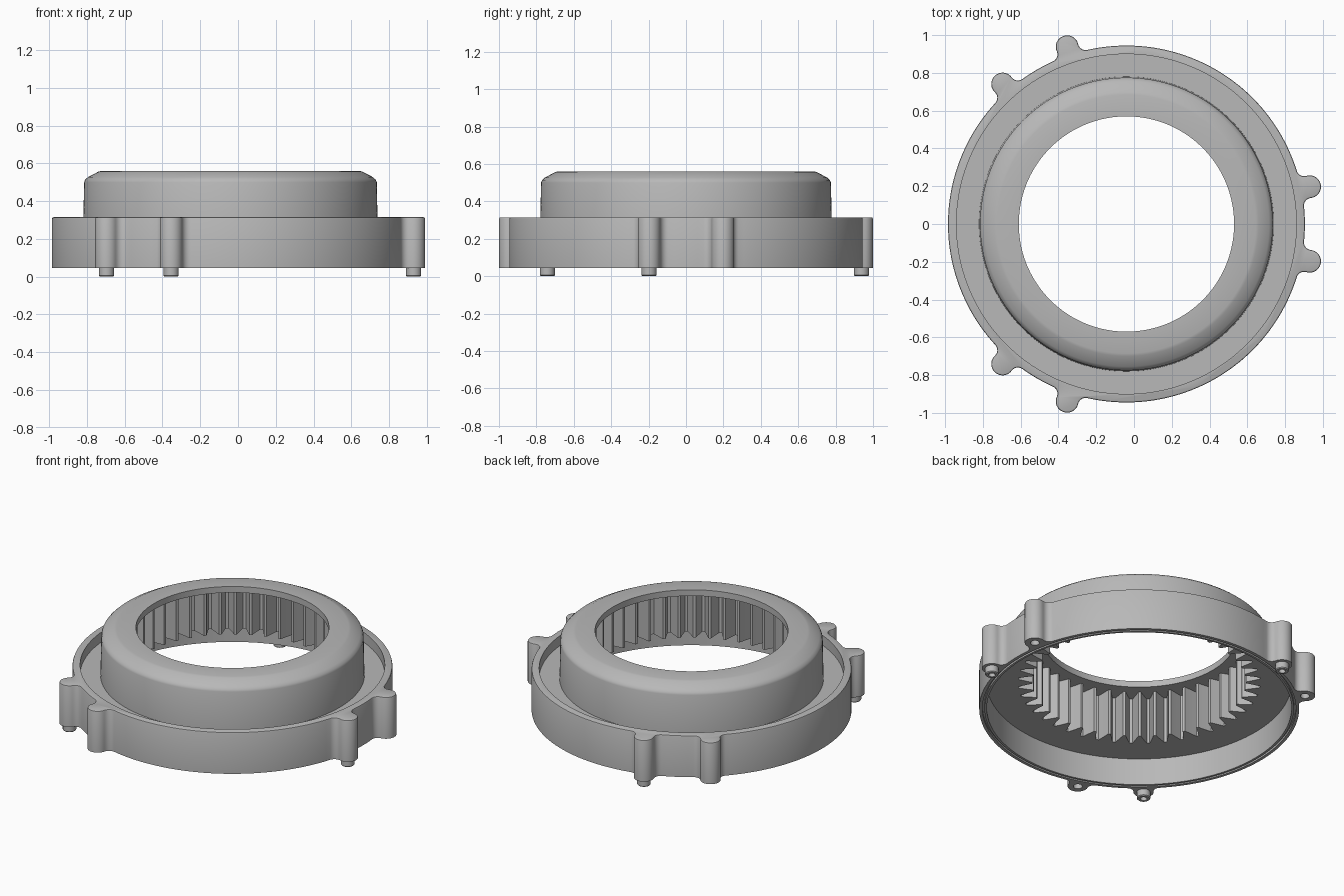
import bpy, bmesh
from math import sin, cos, pi, radians, acos, atan2
from mathutils import Vector

if "Cube" in bpy.data.objects:
    bpy.data.objects.remove(bpy.data.objects["Cube"], do_unlink=True)

CENTRE = Vector((-0.04, 0, 0))
RING_R, LUG_D, LUG_R, FILLET = 0.945, 0.99, 0.06, 0.04
BASE_Z, RIM_Z = 0.045, 0.315
TEETH = 44

grey = bpy.data.materials.new("plain grey")
grey.use_nodes = True
grey.diffuse_color = (0.48, 0.48, 0.48, 1)
grey.node_tree.nodes["Principled BSDF"].inputs["Base Color"].default_value = grey.diffuse_color


def polar(r, a):
    return Vector((r * cos(a), r * sin(a), 0))


def finish(obj):
    obj.data.shade_smooth()
    obj.data.set_sharp_from_angle(angle=radians(30))


def make(name, bm, at):
    bmesh.ops.recalc_face_normals(bm, faces=bm.faces)
    mesh = bpy.data.meshes.new(name)
    bm.to_mesh(mesh)
    bm.free()
    mesh.materials.append(grey)
    obj = bpy.data.objects.new(name, mesh)
    bpy.context.collection.objects.link(obj)
    obj.location = at
    finish(obj)
    return obj


def lathe(name, profile, steps, at=CENTRE):
    """Revolve a closed profile; a radius may be a function of the step."""
    bm = bmesh.new()
    rings = []
    for i in range(steps):
        a = 2 * pi * i / steps
        rings.append([bm.verts.new(polar(r(i) if callable(r) else r, a) + Vector((0, 0, z)))
                      for r, z in profile])
    n = len(profile)
    for i in range(steps):
        p, q = rings[i], rings[(i + 1) % steps]
        for j in range(n):
            k = (j + 1) % n
            bm.faces.new((p[j], q[j], q[k], p[k]))
    return make(name, bm, at)


def cylinder(name, r, z0, z1, steps, at=CENTRE):
    bm = bmesh.new()
    bmesh.ops.create_cone(bm, cap_ends=True, segments=steps, radius1=r, radius2=r, depth=z1 - z0)
    bmesh.ops.translate(bm, verts=bm.verts, vec=(0, 0, (z0 + z1) / 2))
    return make(name, bm, at)


def arc(c, r, a0, a1, steps):
    return [c + polar(r, a0 + (a1 - a0) * i / steps) for i in range(steps + 1)]


def lug_outline(a):
    """Fillet, round nose, fillet, running anticlockwise."""
    lug = polar(LUG_D, a)
    d = RING_R + FILLET
    swing = acos((d * d + LUG_D ** 2 - (LUG_R + FILLET) ** 2) / (2 * d * LUG_D))
    c0 = polar(d, a - swing)
    to_lug = lug - c0
    t = atan2(to_lug.y, to_lug.x)
    start = a - swing + pi
    while t > start:
        t -= 2 * pi
    while t < start - 2 * pi:
        t += 2 * pi
    first = arc(c0, FILLET, start, t, 6)
    half = a - (t - pi)
    half = (half + pi) % (2 * pi) - pi
    half = abs(half)
    nose = arc(lug, LUG_R, a - half, a + half, 20)[1:-1]
    # Mirror the first fillet about the lug axis
    axis = polar(1, a)
    last = [2 * p.dot(axis) * axis - p for p in reversed(first)]
    return first + nose + last, swing


# Rim with six lugs in three pairs
lug_angles = [radians(120 * k + s * 11.5) for k in range(3) for s in (-1, 1)]
outline = []
for i, a in enumerate(lug_angles):
    pts, swing = lug_outline(a)
    outline += pts
    nxt = lug_angles[(i + 1) % 6] + (2 * pi if i == 5 else 0)
    steps = 6 if i % 2 == 0 else 48
    outline += arc(Vector(), RING_R, a + swing, nxt - swing, steps)[1:-1]

bm = bmesh.new()
base = bm.faces.new([bm.verts.new(p + Vector((0, 0, BASE_Z))) for p in outline])
top = bmesh.ops.extrude_face_region(bm, geom=[base], use_keep_orig=True)["geom"]
top_verts = [g for g in top if isinstance(g, bmesh.types.BMVert)]
bmesh.ops.translate(bm, verts=top_verts, vec=(0, 0, RIM_Z - BASE_Z))
edges = [e for e in bm.edges if all(v.co.z > RIM_Z - 0.001 for v in e.verts)]
bmesh.ops.bevel(bm, geom=edges, offset=0.008, segments=2, profile=0.5, affect='EDGES')
rim = make("rim_with_lugs", bm, CENTRE)

# Cutters: bore, seal groove, blind lug sockets
cutters = [cylinder("bore_cutter", 0.9, -0.1, 0.5, 192),
           lathe("groove_cutter", [(0.914, 0), (0.926, 0), (0.926, 0.06), (0.914, 0.06)], 192)]
for a in lug_angles[1::2]:
    cutters.append(cylinder("socket_cutter", 0.027, 0, 0.1, 24, CENTRE + polar(LUG_D, a)))
for c in cutters:
    c.hide_render = True
    mod = rim.modifiers.new(c.name, 'BOOLEAN')
    mod.operation, mod.solver, mod.object = 'DIFFERENCE', 'EXACT', c
bpy.context.view_layer.update()
graph = bpy.context.evaluated_depsgraph_get()
cut_mesh = bpy.data.meshes.new_from_object(rim.evaluated_get(graph))
rim.modifiers.clear()
rim.data = cut_mesh
for c in cutters:
    bpy.data.objects.remove(c, do_unlink=True)
finish(rim)

# Raised housing: web floor, domed wall, top flange, internal gear teeth
tooth = (0.63, 0.63, 0.672, 0.715, 0.715, 0.672)


def gear(i):
    return tooth[i % 6]


lathe("housing_with_ring_gear", [
    (0.905, 0.22), (0.905, 0.25), (0.78, 0.25), (0.775, 0.5), (0.77, 0.513), (0.755, 0.527),
    (0.70, 0.556), (0.685, 0.56), (0.57, 0.56), (0.57, 0.52), (gear, 0.52), (gear, 0.22)],
    TEETH * 6)

# Locating pins, one per lug pair
for i, a in enumerate(lug_angles[::2]):
    lathe(f"locating_pin_{i + 1}", [
        (0.02, 0.06), (0.04, 0.06), (0.04, 0.005), (0.035, 0), (0.02, 0)],
        32, CENTRE + polar(LUG_D, a))
    cylinder(f"pin_core_{i + 1}", 0.021, 0.03, 0.058, 24, CENTRE + polar(LUG_D, a))
